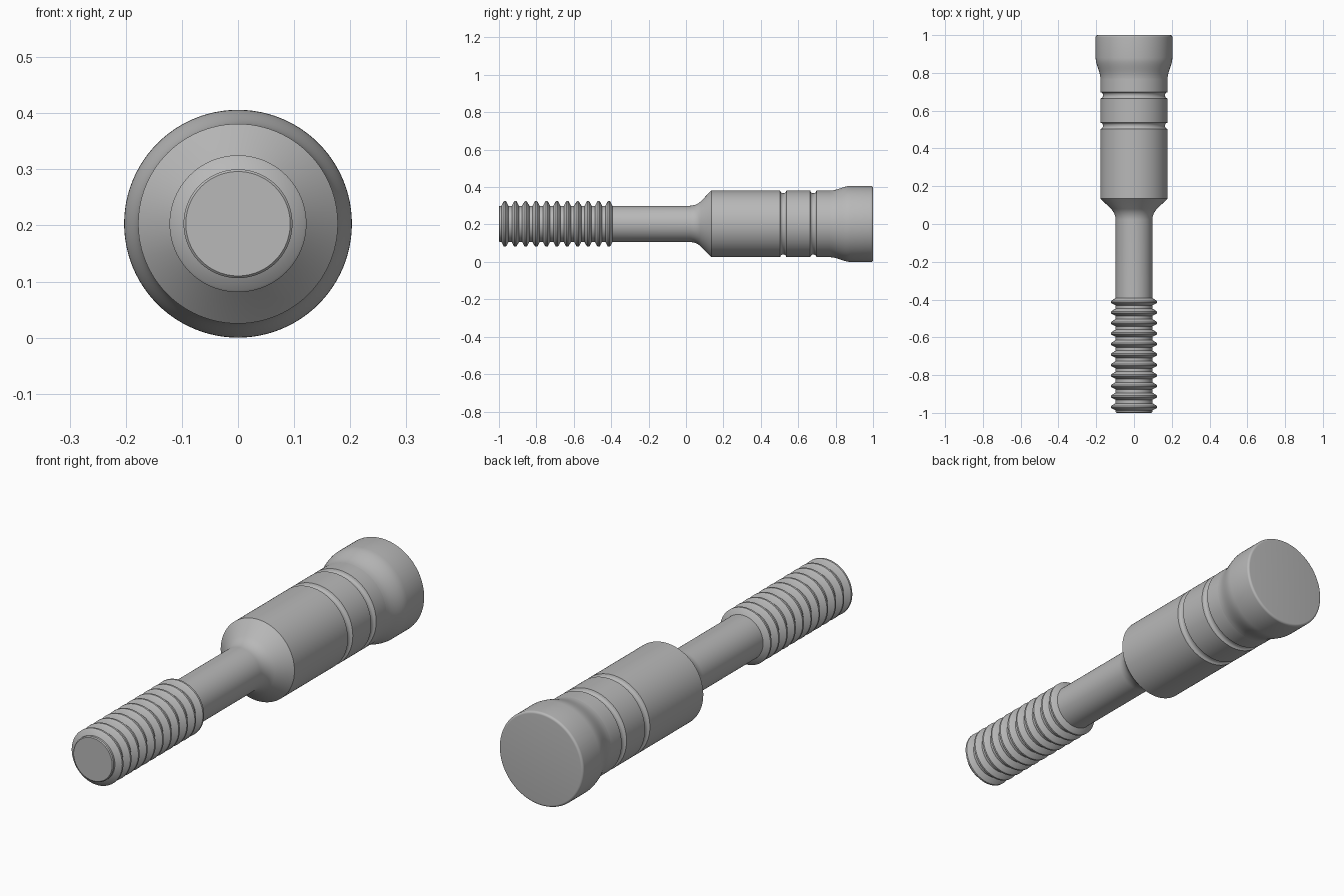
import bpy, bmesh, math
from mathutils import Vector

cube = bpy.data.objects.get("Cube")
if cube:
    bpy.data.objects.remove(cube, do_unlink=True)

AXIS_Z = 0.203      # height of the long axis
SEGMENTS = 96

steel = bpy.data.materials.new("grey_steel")
steel.use_nodes = True
GREY = (0.48, 0.48, 0.48, 1)
steel.diffuse_color = GREY
steel.node_tree.nodes["Principled BSDF"].inputs["Base Color"].default_value = GREY


def lathe(name, profile):
    """Spin (y, radius) points around the long axis."""
    bm = bmesh.new()
    verts = [bm.verts.new((0, y, r)) for y, r in profile]
    edges = [bm.edges.new(pair) for pair in zip(verts, verts[1:])]
    bmesh.ops.spin(bm, geom=verts + edges, cent=(0, 0, 0), axis=(0, 1, 0),
                   angle=math.tau, steps=SEGMENTS)
    bmesh.ops.remove_doubles(bm, verts=bm.verts, dist=0.0001)
    bmesh.ops.recalc_face_normals(bm, faces=bm.faces)
    bm.normal_update()
    outward = 0
    for f in bm.faces:
        c = f.calc_center_median()
        outward += f.normal.dot(Vector((c.x, 0, c.z))) * f.calc_area()
    if outward < 0:
        bmesh.ops.reverse_faces(bm, faces=bm.faces)
    mesh = bpy.data.meshes.new(name)
    bm.to_mesh(mesh)
    bm.free()
    mesh.materials.append(steel)
    obj = bpy.data.objects.new(name, mesh)
    obj.location.z = AXIS_Z
    bpy.context.collection.objects.link(obj)
    bpy.ops.object.select_all(action="DESELECT")
    obj.select_set(True)
    bpy.context.view_layer.objects.active = obj
    bpy.ops.object.shade_smooth_by_angle(angle=math.radians(30))
    return obj


def ease(y0, r0, y1, r1, steps=10):
    """Smooth S-shaped blend between two radii."""
    points = []
    for i in range(steps + 1):
        t = i / steps
        points.append((y0 + (y1 - y0) * t, r0 + (r1 - r0) * t * t * (3 - 2 * t)))
    return points


# Threaded end: eleven rounded ridges on a core
CORE, TIP, PITCH = 0.097, 0.122, 0.0556
thread = [(-1, 0), (-1, 0.093), (-0.996, CORE)]
for i in range(11):
    y = -0.968 + i * PITCH
    thread += [(y - 0.019, CORE), (y - 0.008, TIP - 0.004), (y - 0.004, TIP),
               (y + 0.004, TIP), (y + 0.008, TIP - 0.004), (y + 0.019, CORE)]
thread.append((-0.38, CORE))
lathe("threaded_end", thread)

# Plain shank with a fillet that runs into the cone
BODY = 0.178
fillet = []
for i in range(9):
    a = math.radians(45) * i / 8
    fillet.append((0.02 + 0.085 * math.sin(a), CORE + 0.085 * (1 - math.cos(a))))
lathe("shank", [(-0.38, CORE)] + fillet + [(0.135, BODY)])


# Body with two round-bottomed grooves
def groove(start, width=0.034, depth=0.014):
    points = [(start, BODY)]
    for i in range(9):
        a = math.pi * i / 8
        points.append((start + width / 2 - (width / 2 - 0.002) * math.cos(a),
                       BODY - 0.004 - (depth - 0.004) * math.sin(a)))
    return points + [(start + width, BODY)]


lathe("grooved_body", [(0.135, BODY)] + groove(0.503) + groove(0.664) + [(0.77, BODY)])

# Flared head with a rounded back rim
HEAD, RIM = 0.203, 0.01
rim = []
for i in range(7):
    a = math.pi / 2 * i / 6
    rim.append((1 - RIM + RIM * math.sin(a), HEAD - RIM + RIM * math.cos(a)))
lathe("flared_head", ease(0.77, BODY, 0.88, HEAD) + rim + [(1, 0)])
